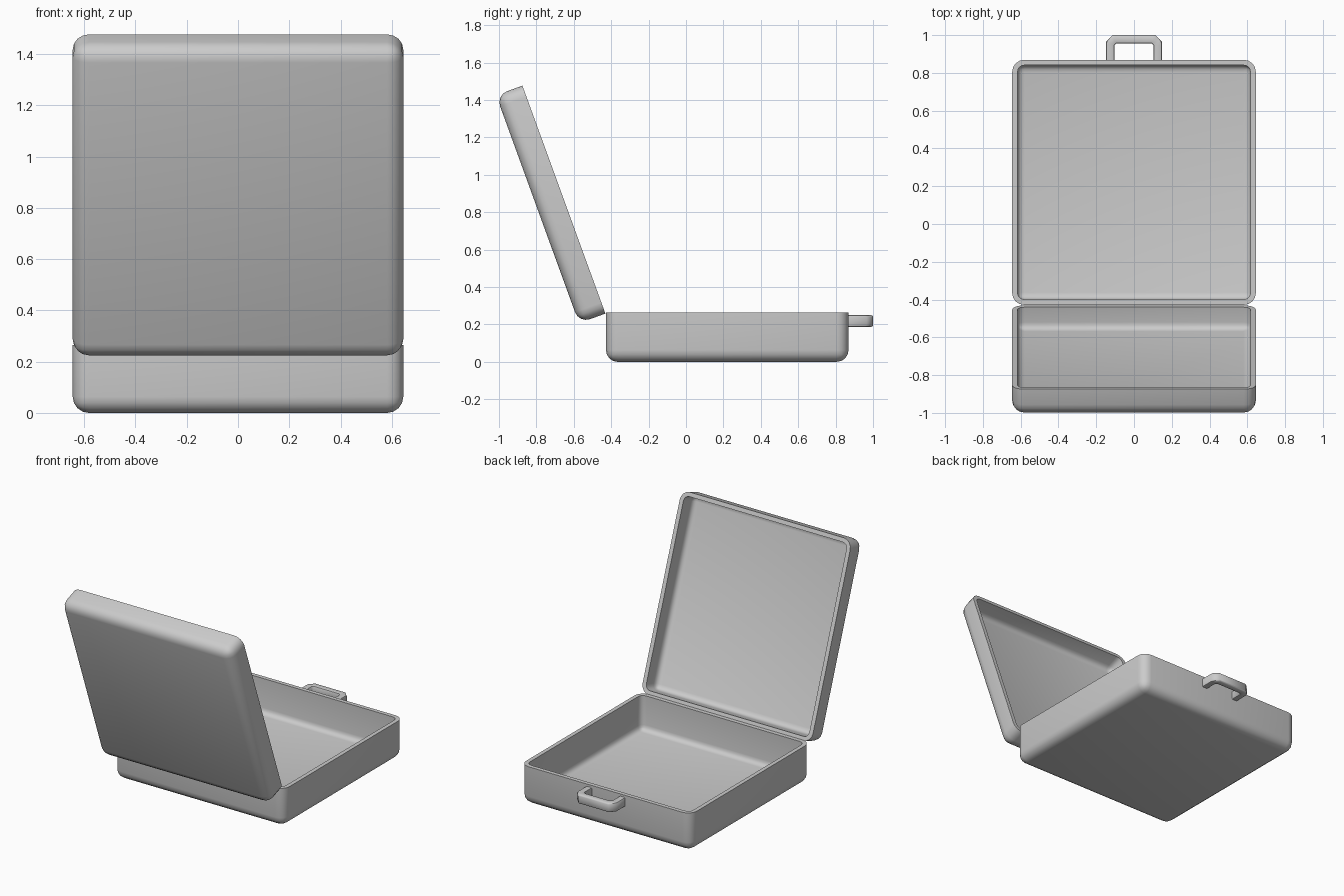
import bpy, bmesh, math
from mathutils import Matrix, Vector

if "Cube" in bpy.data.objects:
    bpy.data.objects.remove(bpy.data.objects["Cube"])

HALF_W, Y0, Y1 = 0.645, -0.428, 0.869   # shared footprint of base and lid
RIM_Z, LID_H = 0.265, 0.15
WALL, RADIUS = 0.028, 0.063


def finish(bm, name, wall=0.0, angle=35):
    mesh = bpy.data.meshes.new(name)
    bm.to_mesh(mesh)
    bm.free()
    obj = bpy.data.objects.new(name, mesh)
    bpy.context.collection.objects.link(obj)
    bpy.ops.object.select_all(action='DESELECT')
    bpy.context.view_layer.objects.active = obj
    obj.select_set(True)
    bpy.ops.object.shade_smooth_by_angle(angle=math.radians(angle))
    if wall:
        mod = obj.modifiers.new("wall", 'SOLIDIFY')
        mod.thickness = wall
        mod.offset = -1
        mod.use_even_offset = True
        bpy.ops.object.modifier_apply(modifier=mod.name)
        bpy.ops.object.shade_smooth_by_angle(angle=math.radians(angle))
    return obj


def tray(height):
    """Open-topped skin with rounded vertical corners and floor edges."""
    bm = bmesh.new()
    bmesh.ops.create_cube(bm, size=1)
    for v in bm.verts:
        v.co = Vector((v.co.x * 2 * HALF_W, v.co.y * (Y1 - Y0) + (Y0 + Y1) / 2,
                       (v.co.z + 0.5) * height))
    edges = [e for e in bm.edges if min(v.co.z for v in e.verts) < height / 2]
    bmesh.ops.bevel(bm, geom=edges, offset=RADIUS, segments=4, profile=0.5,
                    affect='EDGES')
    bmesh.ops.recalc_face_normals(bm, faces=bm.faces)
    top = [f for f in bm.faces if all(v.co.z > height - 1e-4 for v in f.verts)]
    bmesh.ops.delete(bm, geom=top, context='FACES')
    return bm


# base tray
finish(tray(RIM_Z), "case_base", WALL)

# lid: shallower tray turned over (half turn about y), swung open about the hinge
bm = tray(LID_H)
flip = Matrix.Translation((0, 0, LID_H)) @ Matrix.Rotation(math.pi, 4, 'Y')
hinge = Matrix.Translation((0, Y0 - 0.003, RIM_Z - 0.007))
swing = (hinge @ Matrix.Rotation(math.radians(110), 4, 'X')
         @ Matrix.Translation((0, -Y0, 0)))
bm.transform(swing @ flip)
bm.normal_update()
finish(bm, "case_lid", WALL)

# carrying handle: bracket built from mirrored outer and inner outlines
outer = [(0.148, 0.86), (0.148, 0.965), (0.113, 1.0)]
inner = [(0.104, 0.86), (0.104, 0.945), (0.094, 0.955)]
bm = bmesh.new()
rows = []
for line in (outer, inner):
    path = line + [(-x, y) for x, y in reversed(line)]
    rows.append([[bm.verts.new((x, y, z)) for x, y in path] for z in (0.187, 0.25)])
(ob, ot), (ib, it) = rows
ring = [ob, ot, it, ib]
for a, b in zip(ring, ring[1:] + ring[:1]):
    for i in range(len(a) - 1):
        bm.faces.new((a[i], a[i + 1], b[i + 1], b[i]))
for i in (0, -1):
    bm.faces.new([r[i] for r in ring])
bmesh.ops.recalc_face_normals(bm, faces=bm.faces)
long_edges = [e for e in bm.edges
              if abs(e.verts[0].co.z - e.verts[1].co.z) < 1e-5
              and max(v.co.y for v in e.verts) > 0.87]
bmesh.ops.bevel(bm, geom=long_edges, offset=0.009, segments=2, profile=0.5,
                affect='EDGES')
finish(bm, "handle")
